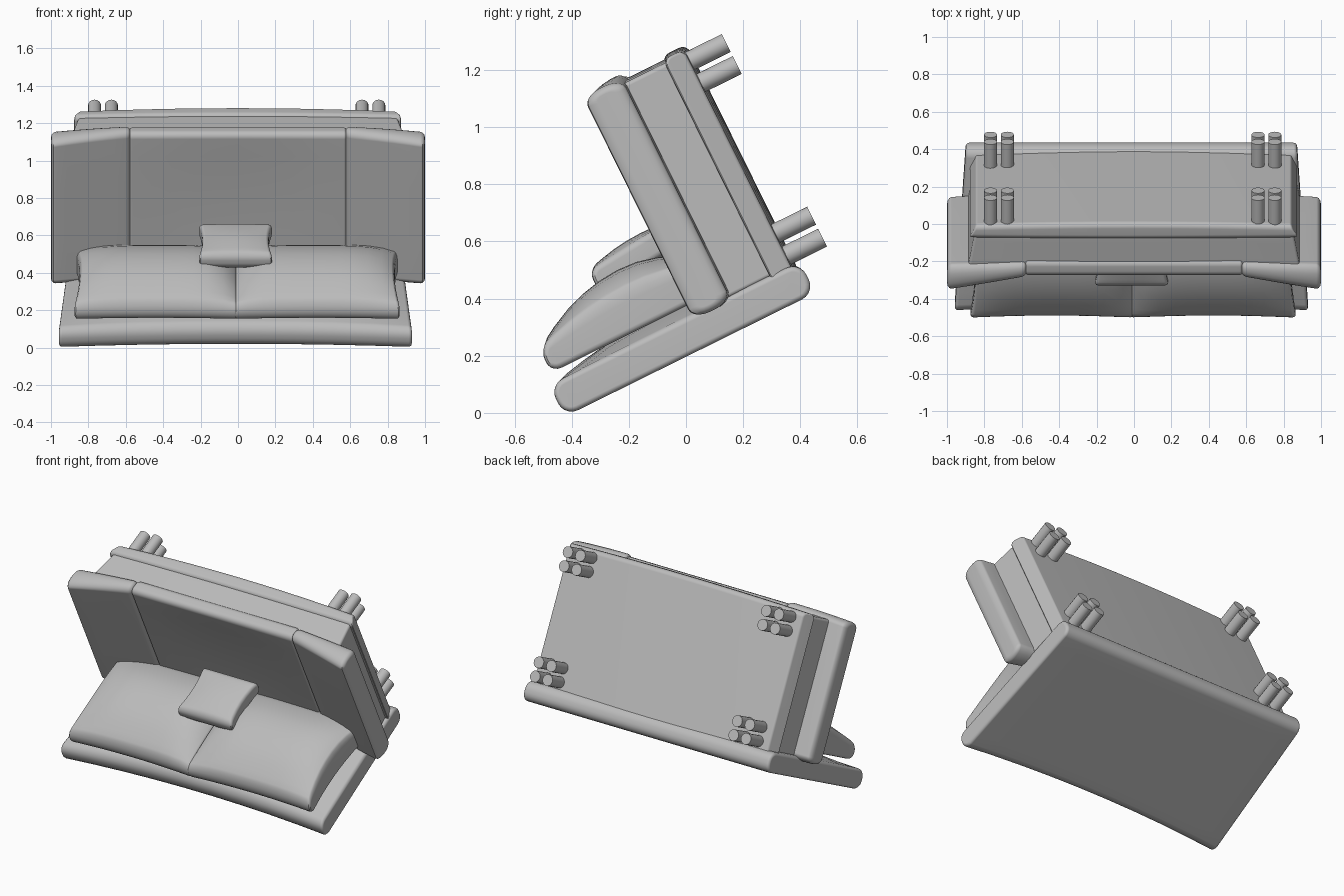
import bpy, bmesh, math
from mathutils import Matrix, Vector

if "Cube" in bpy.data.objects:
    bpy.data.objects.remove(bpy.data.objects["Cube"])

# One plain grey for the whole sofa
grey = bpy.data.materials.new("plain_grey")
grey.use_nodes = True
COLOUR = (0.5, 0.5, 0.5, 1)
grey.diffuse_color = COLOUR
grey.node_tree.nodes["Principled BSDF"].inputs["Base Color"].default_value = COLOUR

# Parts are modelled upright (front +y), then the sofa is tipped onto its back
TIP = Matrix.Rotation(math.radians(116.3), 4, "X")


def finish(name, bm, angle=35):
    mesh = bpy.data.meshes.new(name)
    bmesh.ops.recalc_face_normals(bm, faces=bm.faces)
    bm.to_mesh(mesh)
    bm.free()
    mesh.materials.append(grey)
    obj = bpy.data.objects.new(name, mesh)
    bpy.context.collection.objects.link(obj)
    obj.matrix_world = TIP
    bpy.ops.object.select_all(action="DESELECT")
    obj.select_set(True)
    bpy.context.view_layer.objects.active = obj
    bpy.ops.object.shade_smooth_by_angle(angle=math.radians(angle))
    flat = obj.modifiers.new("flat_panels", "WEIGHTED_NORMAL")
    flat.keep_sharp = True
    return obj


def padded_box(name, xs, ys, zs, radius, end_radius, cuts, shape):
    """Box rounded along x, with softer end caps, sliced evenly and bent by a shape rule."""
    lo, hi = (Vector(p) for p in zip(xs, ys, zs))
    mid, half = (lo + hi) / 2, (hi - lo) / 2
    bm = bmesh.new()
    bmesh.ops.create_cube(bm, size=2)
    for v in bm.verts:
        v.co = Vector(a * b for a, b in zip(v.co, half)) + mid
    long_edges = [e for e in bm.edges if abs(e.verts[0].co.x - e.verts[1].co.x) > half.x]
    bmesh.ops.bevel(bm, geom=long_edges, offset=radius, segments=5,
                    profile=0.5, affect="EDGES", clamp_overlap=True)
    bm.normal_update()
    rims = {e for f in bm.faces if abs(f.normal.x) > 0.9 for e in f.edges}
    bmesh.ops.bevel(bm, geom=list(rims), offset=end_radius, segments=3,
                    profile=0.5, affect="EDGES", clamp_overlap=True)
    for axis, count in enumerate(cuts):
        normal = Vector((0, 0, 0))
        normal[axis] = 1
        for i in range(count):
            point = mid.copy()
            point[axis] = lo[axis] + 2 * half[axis] * (i + 1) / (count + 1)
            bmesh.ops.bisect_plane(bm, geom=bm.verts[:] + bm.edges[:] + bm.faces[:],
                                   plane_co=point, plane_no=normal)
    for v in bm.verts:
        shape(v.co, *((v.co[i] - mid[i]) / half[i] for i in range(3)))
    return finish(name, bm)


# Back panel: widens upward, sagging top edge, swollen front
def panel_shape(co, u, v, w):
    co.x = co.x * (1 + 0.033 * w) - 0.014
    co.z -= 0.04 * (1 - u * u) * max(w, 0)
    if v > 0:
        co.y += 0.06 * v * (1 - w * w) * (1 - u ** 4)


padded_box("back_panel", (-0.915, 0.915), (0.176, 0.298), (-0.592, 0.388),
           0.052, 0.018, (8, 0, 7), panel_shape)


# Base body and plinth, the plinth with a crowned underside
def body_shape(co, u, v, w):
    co.x *= 1 + 0.02 * w
    co.y += 0.012 * v * (1 - u * u)


def plinth_shape(co, u, v, w):
    body_shape(co, u, v, w)
    if w < 0:
        co.z += 0.018 * u * u


padded_box("base_body", (-0.87, 0.87), (0.295, 1.13), (-0.5, -0.3),
           0.02, 0.015, (6, 0, 3), body_shape)
padded_box("plinth", (-0.862, 0.858), (0.27, 1.144), (-0.574, -0.475),
           0.03, 0.01, (9, 0, 0), plinth_shape)


# Seat cushion
def seat_shape(co, u, v, w):
    if w > 0:
        co.z -= 0.012 * w * (1 - u * u) * (1 - v * v)


padded_box("seat_cushion", (-0.58, 0.58), (0.3, 1.153), (-0.35, -0.252),
           0.035, 0.015, (7, 5, 0), seat_shape)


# Flared arms, thicker toward the outside
def arm_shape(co, u, v, w):
    out = (abs(co.x) - 0.575) / 0.425
    co.z += (0.088 * (w + 1) / 2 + 0.025 * (1 - w) / 2) * out
    co.y -= 0.015 * out * out * max(v, 0)


for side, label in ((1, "left"), (-1, "right")):
    padded_box(label + "_arm", sorted((side * 0.575, side * 1.0)), (0.28, 1.165),
               (-0.34, -0.25), 0.04, 0.025, (4, 2, 0), arm_shape)


# Back cushions: fat belly, thin top edge, pinched outer side, meeting in a crease
def cushion_shape(co, u, v, w):
    drop = ((w + 0.15) / 1.15) ** 2 if w > -0.15 else 0.8 * ((w + 0.15) / 0.85) ** 2
    inner = u * co.x < 0 or abs(co.x) < 0.4
    if v > 0:
        thin = 0.85 * u ** 6 if inner else 0.5 * u ** 4
        co.y += 0.13 * v * (1 - thin) * (1 - 0.95 * drop)
    if not inner:
        co.x -= 0.03 * u * abs(u) * (1 - w * w)
    if w > 0:
        co.z -= 0.015 * w * w * (1 - u * u)


for label, xs in (("left", (-0.024, 0.868)), ("right", (-0.878, 0.0))):
    padded_box(label + "_back_cushion", xs, (0.335, 0.425), (-0.3, 0.362),
               0.04, 0.02, (10, 0, 8), cushion_shape)


# Small throw pillow
def pillow_shape(co, u, v, w):
    co.y += 0.02 * v * (1 - u * u) * (1 - w * w) - 0.015 * w
    co.x -= 0.022 * u * abs(u) * (1 - w * w)


padded_box("throw_pillow", (-0.212, 0.186), (0.525, 0.612), (-0.245, 0.085),
           0.035, 0.02, (5, 0, 5), pillow_shape)

# Legs: four clusters of four short round pegs
bm = bmesh.new()
for cx in (-0.722, 0.708):
    for cy in (0.381, 1.055):
        for dx in (-0.045, 0.045):
            for dy in (-0.043, 0.043):
                bmesh.ops.create_cone(bm, cap_ends=True, segments=16, radius1=0.035,
                                      radius2=0.035, depth=0.16,
                                      matrix=Matrix.Translation((cx + dx, cy + dy, -0.62)))
finish("legs", bm)
